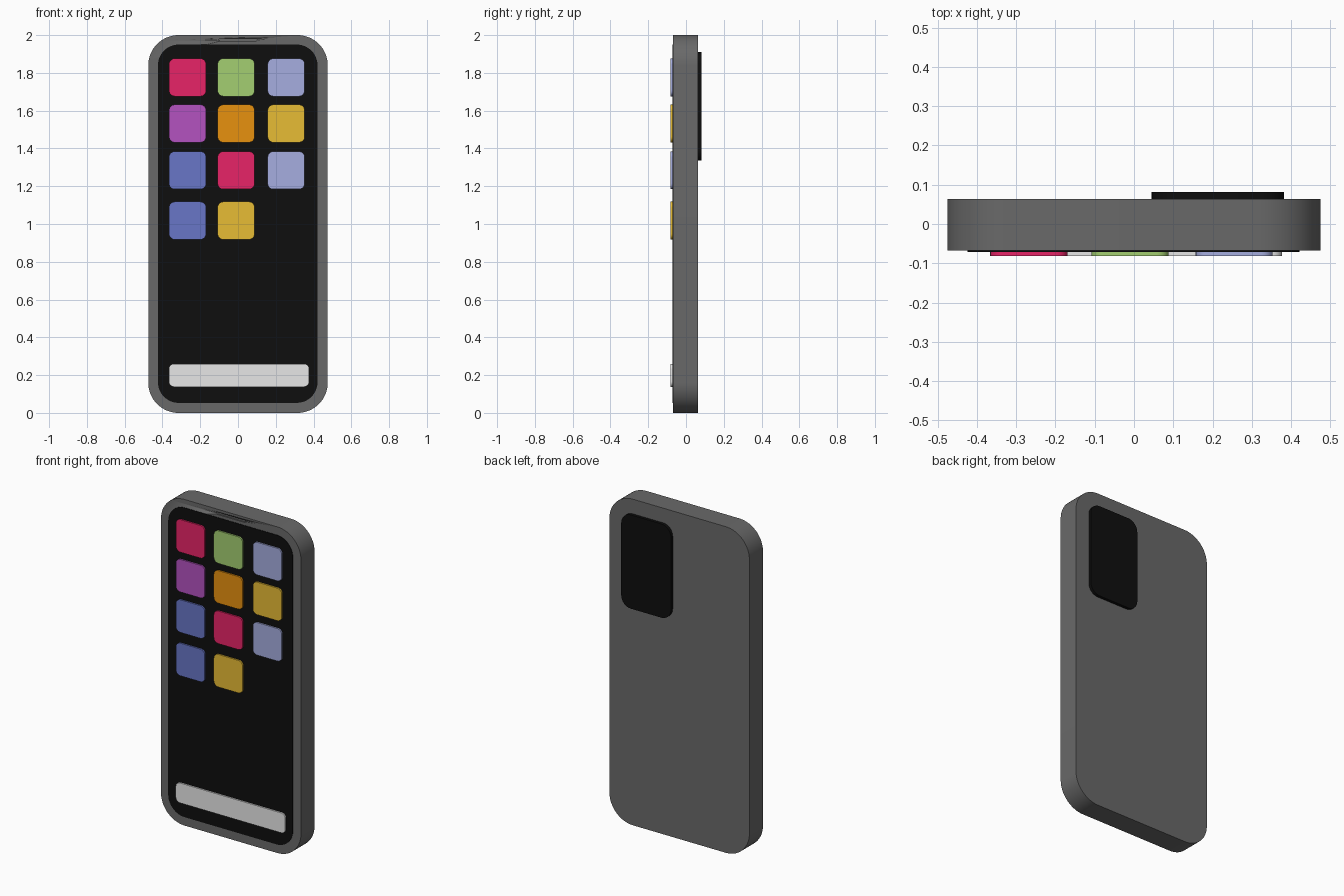
import bpy, bmesh, math

if "Cube" in bpy.data.objects:
    bpy.data.objects.remove(bpy.data.objects["Cube"])


def srgb(r, g, b):
    def lin(c):
        c /= 255
        return c / 12.92 if c <= 0.04045 else ((c + 0.055) / 1.055) ** 2.4
    return (lin(r), lin(g), lin(b), 1)


COLOURS = {
    "grey": (105, 105, 105), "black": (14, 14, 14), "white": (231, 231, 231),
    "pink": (233, 36, 104), "green": (164, 207, 113), "lavender": (166, 174, 224),
    "purple": (179, 82, 192), "orange": (231, 145, 15), "yellow": (231, 188, 53),
    "blue": (104, 118, 199),
}
mats = {}
for name, rgb in COLOURS.items():
    mats[name] = bpy.data.materials.new(name)
    mats[name].diffuse_color = srgb(*rgb)


def plate(name, x0, x1, z0, z1, y0, y1, radius, colour, steps=8):
    """Rounded rectangle in the xz plane, extruded from y0 to y1."""
    bm = bmesh.new()
    pts = []
    corners = [(x1 - radius, z1 - radius, 0), (x0 + radius, z1 - radius, 90),
               (x0 + radius, z0 + radius, 180), (x1 - radius, z0 + radius, 270)]
    for cx, cz, start in corners:
        for i in range(steps + 1):
            a = math.radians(start + 90 * i / steps)
            pts.append((cx + radius * math.cos(a), cz + radius * math.sin(a)))
    face = bm.faces.new([bm.verts.new((x, y0, z)) for x, z in pts])
    ext = bmesh.ops.extrude_face_region(bm, geom=[face])
    moved = [g for g in ext["geom"] if isinstance(g, bmesh.types.BMVert)]
    bmesh.ops.translate(bm, verts=moved, vec=(0, y1 - y0, 0))
    bmesh.ops.recalc_face_normals(bm, faces=bm.faces)
    mesh = bpy.data.meshes.new(name)
    bm.to_mesh(mesh)
    bm.free()
    mesh.materials.append(mats[colour])
    ob = bpy.data.objects.new(name, mesh)
    bpy.context.collection.objects.link(ob)
    bpy.ops.object.select_all(action='DESELECT')
    ob.select_set(True)
    bpy.context.view_layer.objects.active = ob
    bpy.ops.object.shade_smooth_by_angle(angle=math.radians(30))
    return ob


# Body with a shallow speaker slot in the top bezel
body = plate("body", -0.475, 0.475, 0, 2, -0.068, 0.064, 0.16, "grey", 16)
cutter = plate("speaker_cutter", -0.1, 0.1, 1.968, 1.982, -0.09, -0.06, 0.006, "grey", 4)
cutter.hide_render = True
cutter.hide_viewport = True
slot = body.modifiers.new("speaker_slot", 'BOOLEAN')
slot.operation = 'DIFFERENCE'
slot.solver = 'EXACT'
slot.object = cutter

# Screen and rear camera panel
plate("screen", -0.424, 0.421, 0.053, 1.95, -0.071, -0.066, 0.11, "black", 12)
plate("camera_panel", 0.045, 0.382, 1.335, 1.91, 0.062, 0.082, 0.065, "black")

# App icons, row by row
columns = [-0.267, -0.01, 0.255]
rows = [(1.776, ["pink", "green", "lavender"]),
        (1.532, ["purple", "orange", "yellow"]),
        (1.284, ["blue", "pink", "lavender"]),
        (1.018, ["blue", "yellow"])]
for r, (z, colours) in enumerate(rows):
    for c, colour in enumerate(colours):
        x = columns[c]
        plate(f"icon_{r + 1}_{c + 1}", x - 0.098, x + 0.098, z - 0.1, z + 0.1,
              -0.081, -0.0715, 0.03, colour, 6)

# Bottom bar
plate("bottom_bar", -0.366, 0.377, 0.138, 0.26, -0.081, -0.0715, 0.028, "white", 6)

for m in bpy.data.materials:
    if m.users and not m.is_grease_pencil:
        m.use_nodes = True
        m.node_tree.nodes["Principled BSDF"].inputs["Base Color"].default_value = m.diffuse_color
